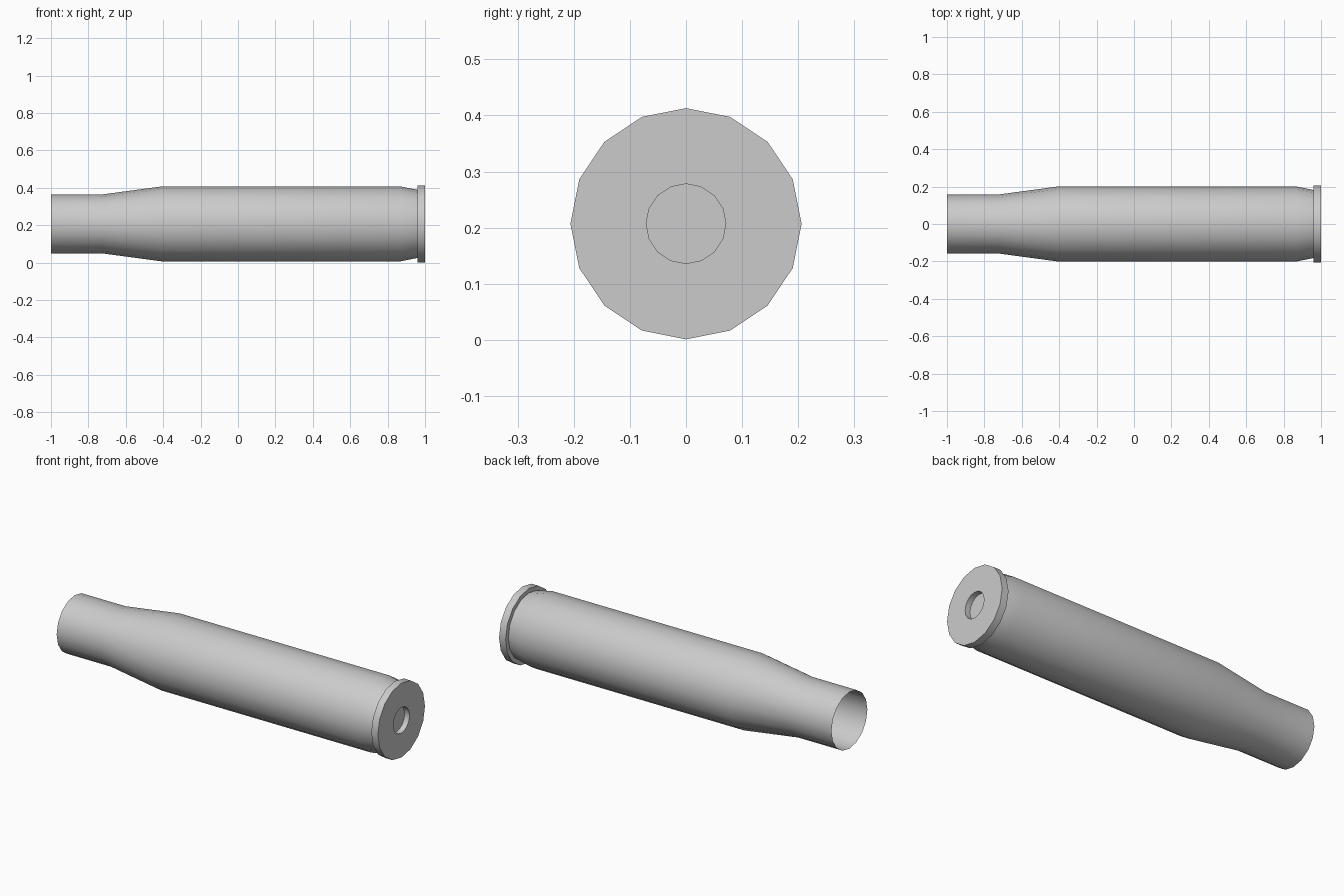
import bpy, bmesh, math

if "Cube" in bpy.data.objects:
    bpy.data.objects.remove(bpy.data.objects["Cube"])

SIDES = 16
CENTRE_Z = 0.207


def lathe(name, profile, cap_end=False):
    """Revolve (x, radius) points around the long axis."""
    bm = bmesh.new()
    rings = []
    for x, r in profile:
        angles = [2 * math.pi * i / SIDES for i in range(SIDES)]
        rings.append([bm.verts.new((x, r * math.cos(a), CENTRE_Z + r * math.sin(a)))
                      for a in angles])
    for a, b in zip(rings, rings[1:]):
        for i in range(SIDES):
            j = (i + 1) % SIDES
            bm.faces.new((a[i], a[j], b[j], b[i]))
    if cap_end:
        bm.faces.new(rings[-1])
    bm.normal_update()
    mesh = bpy.data.meshes.new(name)
    bm.to_mesh(mesh)
    bm.free()
    obj = bpy.data.objects.new(name, mesh)
    bpy.context.collection.objects.link(obj)
    bpy.ops.object.select_all(action='DESELECT')
    obj.select_set(True)
    bpy.context.view_layer.objects.active = obj
    # Long shell quads face outwards
    bpy.ops.object.mode_set(mode='EDIT')
    bpy.ops.mesh.select_all(action='SELECT')
    bpy.ops.mesh.flip_normals()
    bpy.ops.object.mode_set(mode='OBJECT')
    bpy.ops.object.shade_smooth_by_angle(angle=math.radians(30))
    return obj


# Thin open shell (neck, shoulder, body, groove) with rim and recessed primer
lathe("shell_case", [
    (-1.0, 0.157), (-0.73, 0.157), (-0.41, 0.20), (0.87, 0.20), (0.96, 0.182),
    (0.96, 0.206), (1.0, 0.206), (1.0, 0.071), (0.97, 0.071),
], cap_end=True)
